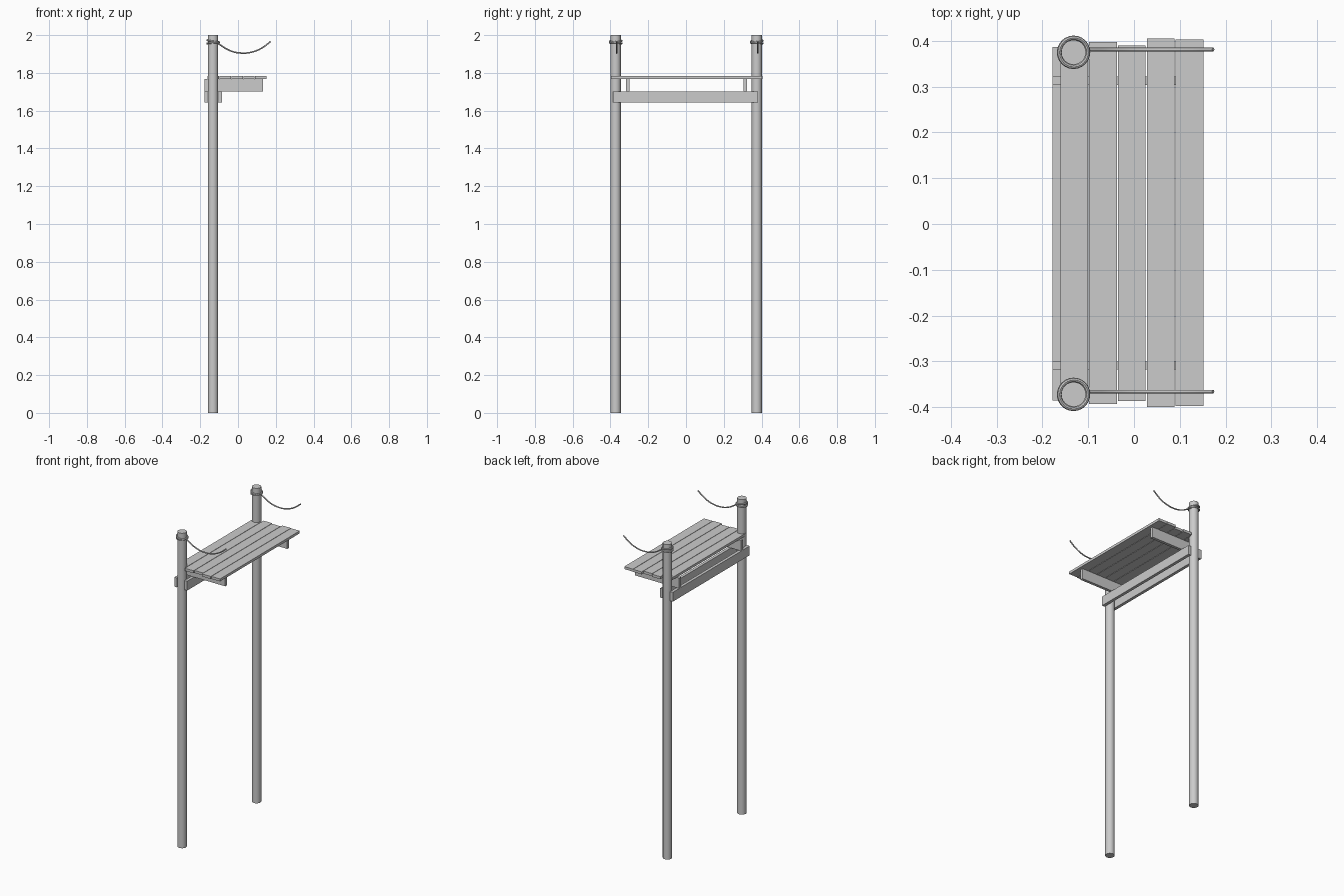
import bpy, math
from mathutils import Vector, Matrix

cube = bpy.data.objects.get("Cube")
if cube:
    bpy.data.objects.remove(cube, do_unlink=True)

grey = bpy.data.materials.new("plain_grey")
grey.use_nodes = True
grey.diffuse_color = (0.6, 0.6, 0.6, 1)
grey.node_tree.nodes["Principled BSDF"].inputs["Base Color"].default_value = (0.6, 0.6, 0.6, 1)

POST_X, POST_R, ROPE_R = -0.132, 0.027, 0.004


def finish(name, smooth=False):
    ob = bpy.context.object
    ob.name = name
    ob.data.materials.append(grey)
    if smooth:
        bpy.ops.object.shade_smooth_by_angle()
    return ob


def box(name, x0, x1, y0, y1, z0, z1):
    bpy.ops.mesh.primitive_cube_add(size=1)
    ob = finish(name)
    ob.data.transform(Matrix.Translation(((x0 + x1) / 2, (y0 + y1) / 2, (z0 + z1) / 2))
                      @ Matrix.Diagonal((x1 - x0, y1 - y0, z1 - z0, 1)))
    return ob


def rope(name, points):
    curve = bpy.data.curves.new(name, "CURVE")
    curve.dimensions = "3D"
    curve.bevel_depth = ROPE_R
    curve.bevel_resolution = 2
    curve.resolution_u = 6
    curve.use_fill_caps = True
    spline = curve.splines.new("BEZIER")
    spline.bezier_points.add(len(points) - 1)
    for bp, p in zip(spline.bezier_points, points):
        bp.co = p
        bp.handle_left_type = bp.handle_right_type = "AUTO"
    curve.materials.append(grey)
    ob = bpy.data.objects.new(name, curve)
    bpy.context.collection.objects.link(ob)


# Posts with tied ropes
SAG = [(-0.105, 1.955), (-0.04, 1.917), (0.02, 1.905), (0.08, 1.912), (0.13, 1.934), (0.173, 1.967)]
for side, y in (("front", -0.372), ("back", 0.375)):
    bpy.ops.mesh.primitive_cylinder_add(vertices=24, radius=POST_R, depth=2, location=(POST_X, y, 1))
    finish(side + "_post", True)
    # Two tilted turns wrapped around the post
    for i, (z, tilt) in enumerate(((1.968, 0.16), (1.958, -0.08))):
        bpy.ops.mesh.primitive_torus_add(
            major_radius=POST_R + ROPE_R * 1.2, minor_radius=ROPE_R * 1.2, major_segments=24,
            minor_segments=8, location=(POST_X, y, z), rotation=(0.06 * (1 - 2 * i), tilt, 0))
        finish(f"{side}_rope_turn_{i + 1}", True)
    # Hanging loose end
    rope(side + "_rope", [Vector((x, y + 0.006, z)) for x, z in SAG])

# Rails clamping the posts on both sides
box("outer_rail", -0.178, -0.159, -0.385, 0.387, 1.642, 1.701)
box("inner_rail", -0.105, -0.086, -0.387, 0.382, 1.642, 1.701)

# Joists across the rails
for side, y in (("front", -0.309), ("back", 0.313)):
    box(side + "_joist", -0.178, 0.133, y - 0.009, y + 0.009, 1.701, 1.767)

# Deck planks of uneven length, the first one fitted between the posts
ENDS = [(-0.37, 0.372), (-0.393, 0.397), (-0.386, 0.39), (-0.40, 0.405), (-0.397, 0.403)]
for i, (y0, y1) in enumerate(ENDS):
    x0 = -0.161 + i * 0.063
    box(f"plank_{i + 1}", x0, x0 + 0.0605, y0, y1, 1.767, 1.783)
